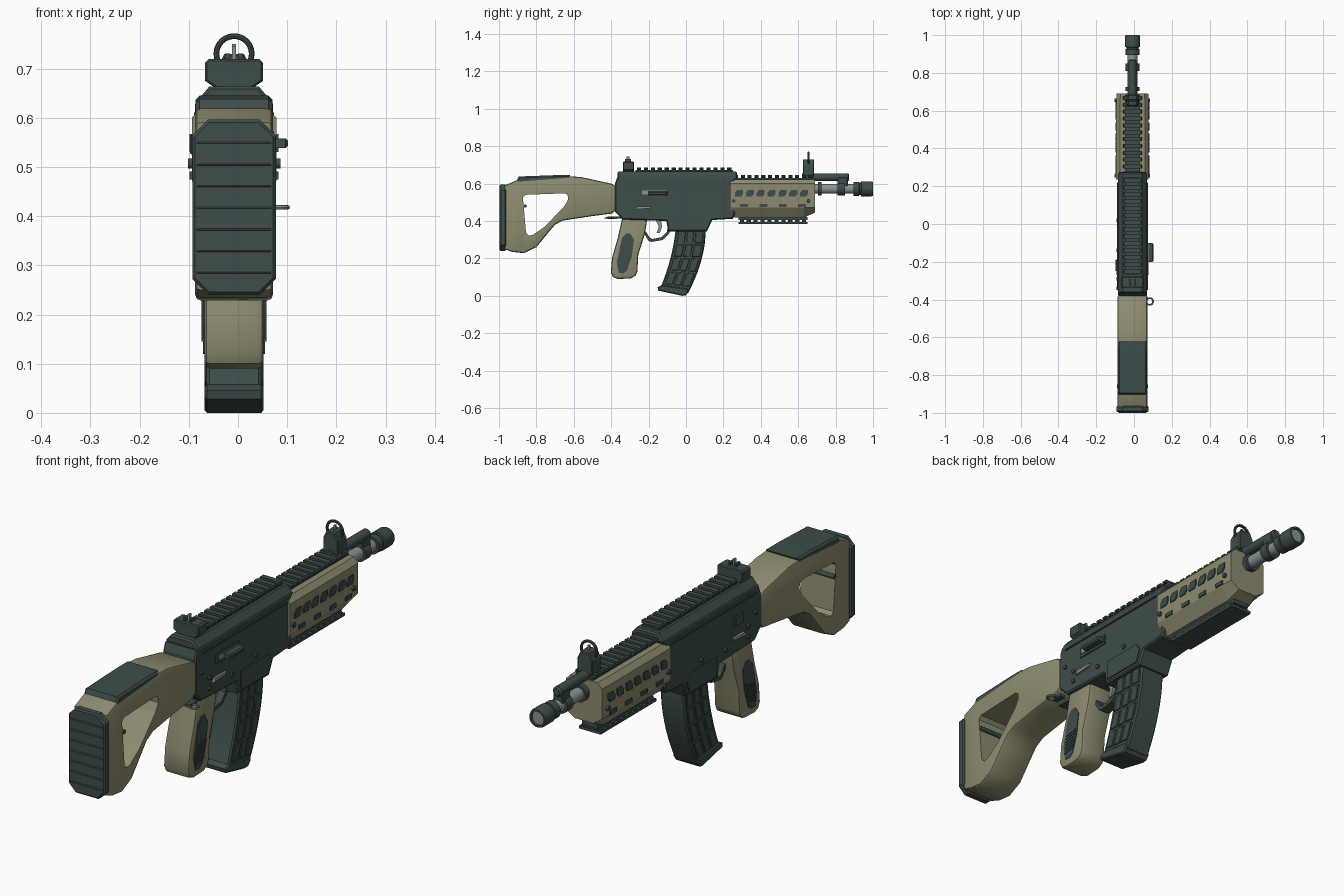
import bpy, bmesh, math
from mathutils import Vector

if "Cube" in bpy.data.objects:
    bpy.data.objects.remove(bpy.data.objects["Cube"])

C = -0.008  # lateral centre of the rifle body


def material(name, rgb):
    m = bpy.data.materials.new(name)
    m.diffuse_color = (*rgb, 1)
    m.use_nodes = True
    m.node_tree.nodes["Principled BSDF"].inputs["Base Color"].default_value = m.diffuse_color
    return m


DARK = material("dark green metal", (0.047, 0.074, 0.068))
OLIVE = material("olive polymer", (0.268, 0.260, 0.160))
STEEL = material("grey steel", (0.25, 0.29, 0.29))


def skin(name, rings, mat, bevel=0, seg=1, smooth=False):
    """Join rings of points with quads and close both ends."""
    bm = bmesh.new()
    vs = [[bm.verts.new(p) for p in r] for r in rings]
    n = len(rings[0])
    for a, b in zip(vs, vs[1:]):
        for i in range(n):
            bm.faces.new((a[i], a[(i + 1) % n], b[(i + 1) % n], b[i]))
    caps = [bm.faces.new(vs[0]), bm.faces.new(vs[-1])]
    bmesh.ops.recalc_face_normals(bm, faces=bm.faces)
    if bevel:
        edges = list({e for f in caps for e in f.edges})
        bmesh.ops.bevel(bm, geom=edges, offset=bevel, segments=seg, profile=0.5, affect='EDGES')
    me = bpy.data.meshes.new(name)
    bm.to_mesh(me)
    bm.free()
    me.materials.append(mat)
    ob = bpy.data.objects.new(name, me)
    bpy.context.collection.objects.link(ob)
    if smooth:
        bpy.ops.object.select_all(action='DESELECT')
        ob.select_set(True)
        bpy.context.view_layer.objects.active = ob
        bpy.ops.object.shade_smooth_by_angle(angle=math.radians(35))
    return ob


def prism(name, pts, half, mat, x=C, **kw):
    """Side profile of (y, z) points extruded across x."""
    return skin(name, [[(x + s * half, y, z) for y, z in pts] for s in (-1, 1)], mat, **kw)


def along(name, pts, y0, y1, mat, **kw):
    """Cross-section of (x, z) points extruded along y."""
    return skin(name, [[(C + x, y, z) for x, z in pts] for y in (y0, y1)], mat, **kw)


def box(name, half, y0, y1, z0, z1, mat, x=C, **kw):
    return prism(name, [(y0, z0), (y1, z0), (y1, z1), (y0, z1)], half, mat, x, **kw)


def lathe(name, prof, z, mat, n=24, x=C):
    """Rings of (y, radius) around a y axis."""
    rings = [[(x + r * math.cos(k * math.tau / n), y, z + r * math.sin(k * math.tau / n))
              for k in range(n)] for y, r in prof]
    return skin(name, rings, mat, smooth=True)


def pin(name, y, z, r, x0, x1, mat, n=12):
    """Short cylinder across x."""
    return prism(name, [(y + r * math.cos(k * math.tau / n), z + r * math.sin(k * math.tau / n))
                        for k in range(n)], (x1 - x0) / 2, mat, (x0 + x1) / 2)


def torus(name, loc, R, r, mat, rot=(0, 0, 0)):
    bpy.ops.mesh.primitive_torus_add(location=loc, rotation=rot, major_radius=R, minor_radius=r,
                                     major_segments=24, minor_segments=8)
    ob = bpy.context.object
    ob.name = name
    ob.data.materials.append(mat)
    bpy.ops.object.shade_smooth_by_angle()


def rail(name, half, y0, y1, z0, z1, n):
    """Accessory rail: solid base with cross teeth; the teeth sit on the z1 side."""
    mid = z0 + (z1 - z0) * 0.5
    box(name + "_base", half * 0.8, y0, y1, min(z0, mid), max(z0, mid), DARK)
    p = (y1 - y0) / n
    for i in range(n):
        a = y0 + p * (i + 0.2)
        box(f"{name}_tooth_{i}", half, a, a + p * 0.6, min(mid, z1), max(mid, z1), DARK, bevel=0.004)


# Stock with a through opening
stock = prism("stock", [(-.97, .25), (-.93, .235), (-.867, .228), (-.80, .26), (-.73, .345), (-.70, .38),
                        (-.66, .402), (-.51, .425), (-.395, .44), (-.375, .46), (-.375, .585), (-.40, .60),
                        (-.56, .635), (-.64, .64), (-.90, .62), (-.97, .59)],
              .079, OLIVE, bevel=.012, seg=2, smooth=True)
cut = prism("stock_cutter", [(-.872, .525), (-.855, .335), (-.84, .322), (-.82, .325), (-.755, .37), (-.65, .48),
                             (-.63, .515), (-.633, .54), (-.65, .548), (-.86, .54)], .2, OLIVE)
cut.hide_render = True
cut.hide_set(True)
mod = stock.modifiers.new("opening", 'BOOLEAN')
mod.operation = 'DIFFERENCE'
mod.object = cut
bpy.context.view_layer.objects.active = stock
bpy.ops.object.modifier_apply(modifier=mod.name)
bpy.data.objects.remove(cut)
prism("cheek_pad", [(-.90, .60), (-.63, .615), (-.62, .645), (-.70, .645), (-.895, .638), (-.905, .615)],
      .078, DARK, bevel=.008)
pin("stock_pin", -.86, .48, .009, C - .083, C + .083, DARK)

# Butt pad with raised ridges
hw, zb, zt, k = .085, .24, .596, .032
octo = [(-hw, zb + k), (-hw + k, zb), (hw - k, zb), (hw, zb + k), (hw, zt - k), (hw - k, zt), (-hw + k, zt), (-hw, zt - k)]
along("butt_pad", octo, -.996, -.962, DARK, bevel=.006)
for i in range(7):
    z = .286 + i * .044
    prism(f"butt_ridge_{i}", [(-.99, z - .004), (-1.0, z - .002), (-.99, z + .004)], .075, DARK)

# Receiver, magazine well and upper cover
prism("receiver", [(-.38, .60), (-.38, .45), (-.34, .408), (-.105, .40), (-.095, .345), (.112, .345), (.14, .405),
                   (.25, .412), (.262, .44), (.24, .60), (.275, .632), (-.368, .632)], .076, DARK, bevel=.006)
along("receiver_top", [(-.074, .628), (.074, .628), (.072, .638), (.05, .664), (-.05, .664), (-.072, .638)],
      -.365, .272, DARK, bevel=.006)
rail("top_rail", .048, -.27, .25, .660, .687, 14)
prism("receiver_rear_tab", [(-.40, .425), (-.34, .425), (-.34, .412), (-.44, .414)], .03, DARK)

# Receiver side details
for s in (-1, 1):
    side = "right" if s > 0 else "left"
    X = C + s * .078
    box(f"side_rib_{side}", .003, -.34, .22, .606, .611, DARK, X)
    prism(f"well_panel_{side}", [(-.08, .36), (.10, .36), (.12, .41), (.10, .44), (-.08, .44)], .003, DARK, X)
    prism(f"selector_{side}", [(-.27, .462), (-.19, .468), (-.185, .478), (-.26, .478)], .007, STEEL, X)
    for j, (y, z) in enumerate([(-.29, .49), (-.29, .445), (-.14, .445), (.02, .465), (-.34, .53)]):
        pin(f"receiver_pin_{side}_{j}", y, z, .009, X - .006, X + .005, DARK)
box("ejection_port", .004, -.245, -.095, .53, .572, DARK, C + .077)
box("bolt_cover", .004, -.235, -.105, .543, .562, STEEL, C + .080)
box("charging_handle", .016, -.20, -.10, .538, .558, DARK, .086, bevel=.005)
box("bolt_release", .006, -.25, -.19, .525, .565, DARK, C - .084, bevel=.003)
torus("sling_ring", (.083, -.41, .418), .018, .0045, STEEL)
box("sling_lug", .012, -.42, -.37, .412, .424, DARK, .058)

# Rear sight
along("rear_sight", [(-.03, .655), (.03, .655), (.059, .675), (.059, .712), (.052, .719), (-.052, .719), (-.059, .712),
                     (-.059, .675)], -.337, -.278, DARK, bevel=.004)
for s in (-1, 1):
    box("rear_sight_ear_" + ("r" if s > 0 else "l"), .005, -.325, -.295, .715, .731, DARK, C + s * .013)
box("rear_sight_post", .004, -.318, -.302, .715, .745, STEEL)

# Handguard with vent plates
sec = [(-.05, .418), (.05, .418), (.086, .472), (.086, .60), (.066, .622), (-.066, .622), (-.086, .60), (-.086, .472)]
rings = [[(C + x * f, y, .53 + (z - .53) * f) for x, z in sec] for y, f in ((.235, 1), (.63, 1), (.69, .85))]
rings[-1] = [(x, y, max(z, .445)) for x, y, z in rings[-1]]
rings[1] = [(x, y, z) for x, y, z in rings[1]]
for i in (2, 3, 4, 5, 6, 7):  # keep the sides straight up to the front edge
    rings[2][i] = (C + sec[i][0] * .97, .69, sec[i][1])
skin("handguard", rings, OLIVE)
for s in (-1, 1):
    side = "right" if s > 0 else "left"
    X = C + s * .086
    for i in range(7):
        y = .262 + i * .058
        prism(f"vent_{side}_{i}", [(y, .53), (y + .032, .53), (y + .043, .545), (y + .043, .567), (y + .012, .567),
                                   (y, .55)], .0045, DARK, X)
    for i in range(4):
        y = .29 + i * .103
        box(f"low_vent_{side}_{i}", .0045, y, y + .042, .474, .491, DARK, X)
    for y in (.255, .655):
        pin(f"handguard_pin_{side}_{y}", y, .507, .010, X - .008, X + .008, DARK)
rail("handguard_rail", .05, .25, .685, .615, .645, 12)
rail("lower_rail", .045, .28, .65, .422, .388, 10)
box("lower_rail_foot", .05, .28, .65, .384, .396, DARK)

# Front sight with ring hood
along("front_sight", [(-.035, .64), (.035, .64), (.035, .70), (.02, .73), (-.02, .73), (-.035, .70)],
      .625, .685, DARK, bevel=.004)
torus("front_sight_hood", (C, .655, .730), .036, .0058, DARK, (math.pi / 2, 0, 0))
box("front_sight_post", .004, .65, .66, .72, .75, STEEL)

# Barrel, gas tube and muzzle
lathe("barrel", [(.66, .026), (.91, .026)], .572, STEEL)
lathe("barrel_collar", [(.705, .026), (.705, .036), (.725, .036), (.725, .026)], .572, DARK)
lathe("gas_tube", [(.62, .021), (.865, .021), (.872, .015)], .634, DARK)
box("gas_block", .022, .81, .865, .575, .635, DARK, bevel=.004)
lathe("gas_block_collar", [(.81, .026), (.81, .036), (.85, .036), (.85, .026)], .572, DARK)
lathe("muzzle_device", [(.895, .026), (.895, .037), (.925, .037), (.927, .033), (.935, .033), (.937, .04), (.99, .04),
                        (1.0, .037), (1.0, .029), (.985, .029), (.985, .002)], .572, DARK)
lathe("muzzle_bore", [(.98, .0285), (.992, .0285)], .572, STEEL)

# Pistol grip with side inlays
prism("grip", [(-.34, .42), (-.205, .42), (-.22, .33), (-.255, .22), (-.26, .13), (-.27, .108), (-.295, .093),
               (-.365, .090), (-.39, .10), (-.402, .125), (-.395, .205), (-.365, .31)],
      .060, OLIVE, bevel=.012, seg=2, smooth=True)
for s in (-1, 1):
    side = "right" if s > 0 else "left"
    X = C + s * .060
    prism(f"grip_inlay_{side}", [(-.342, .31), (-.32, .333), (-.298, .333), (-.278, .30), (-.29, .21), (-.315, .135),
                                 (-.335, .12), (-.36, .122), (-.37, .18)], .003, DARK, X)
    for i in range(7):
        z = .145 + i * .0125
        y = -.362 + i * .002
        prism(f"grip_ridge_{side}_{i}", [(y, z), (y + .055, z + .010), (y + .055, z + .016), (y, z + .006)], .006, DARK, X)

# Trigger and guard
prism("trigger_guard", [(-.225, .335), (-.20, .293), (-.185, .288), (-.125, .298), (-.088, .335), (-.075, .41),
                        (-.092, .41), (-.102, .342), (-.13, .314), (-.18, .304), (-.195, .312), (-.215, .345)],
      .022, DARK)
prism("trigger", [(-.165, .41), (-.135, .41), (-.128, .37), (-.14, .335), (-.158, .335), (-.146, .37)], .010, STEEL)


# Curved magazine with raised side panels
def bez(a, b, c, t):
    return Vector(a) * (1 - t) ** 2 + Vector(b) * 2 * t * (1 - t) + Vector(c) * t * t


def mag(u, t):
    back = bez((-.055, .36), (-.07, .2), (-.14, .035), t)
    front = bez((.105, .36), (.108, .2), (.012, .015), t)
    return tuple(back.lerp(front, u))


T = [i / 8 for i in range(9)]
prism("magazine", [mag(0, t) for t in T] + [mag(1, t) for t in reversed(T)], .056, DARK, bevel=.006)
for s in (-1, 1):
    for c, (u0, u1) in enumerate([(.10, .34), (.40, .62), (.68, .92)]):
        for r in range(4):
            t0, t1 = .04 + r * .225, .04 + r * .225 + .195
            prism(f"mag_panel_{s}_{c}_{r}", [mag(u0, t0), mag(u1, t0), mag(u1, t1), mag(u0, t1)],
                  .004, DARK, C + s * .056, bevel=.002)
prism("magazine_base", [(-.152, .046), (-.148, .028), (-.02, .0), (-.002, .002), (.014, .022), (.012, .038), (-.13, .058)],
      .06, DARK, bevel=.005)
